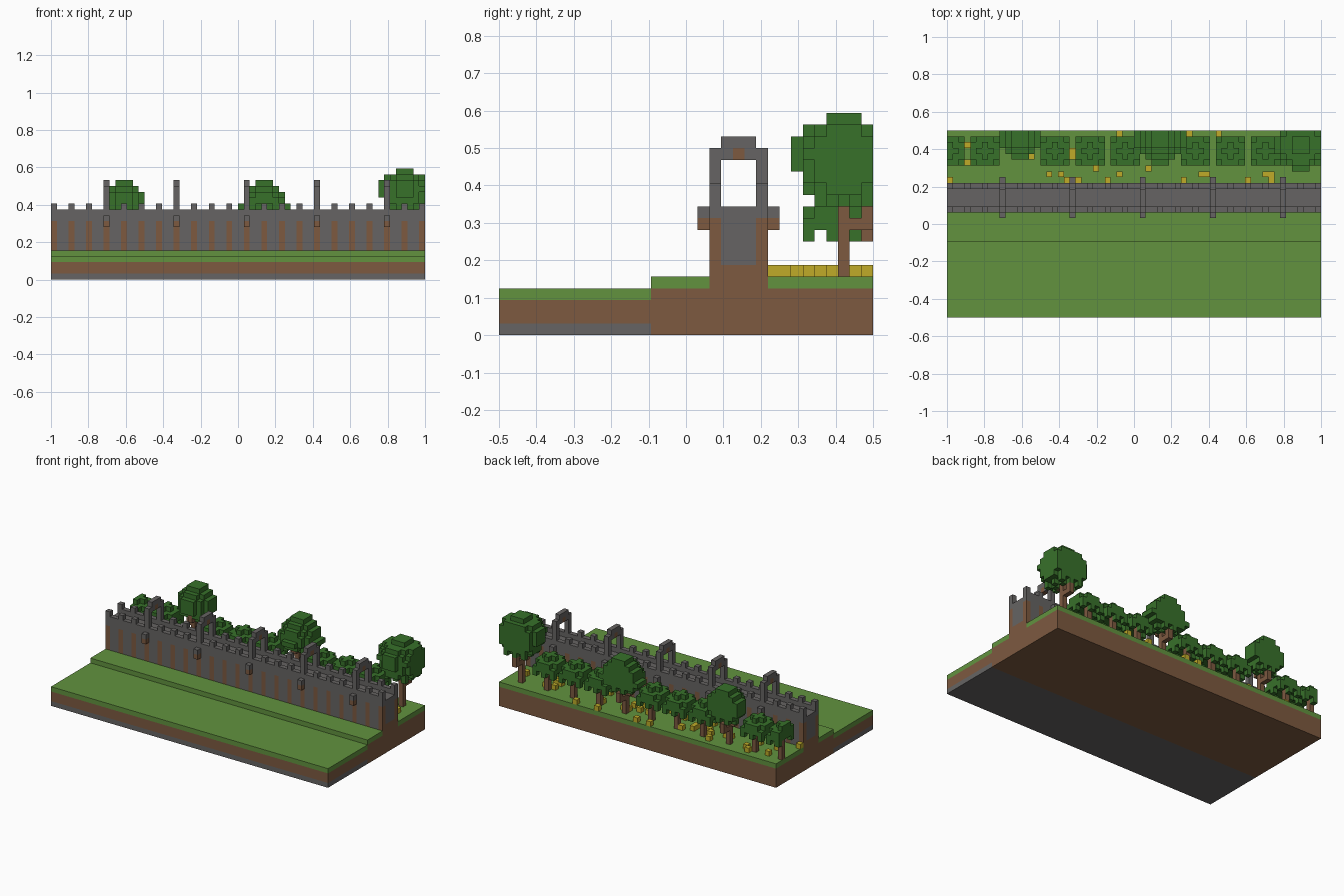
import bpy, bmesh, random
from mathutils import Vector

if "Cube" in bpy.data.objects:
    bpy.data.objects.remove(bpy.data.objects["Cube"])

U = 1 / 32  # size of one block
random.seed(4)


def material(name, rgb):
    m = bpy.data.materials.new(name)
    m.use_nodes = True
    col = [(c / 255) ** 2.2 for c in rgb] + [1]
    m.diffuse_color = col
    m.node_tree.nodes["Principled BSDF"].inputs["Base Color"].default_value = col
    return m


MATS = [material("grass_green", (98, 145, 65)), material("leaf_green", (58, 112, 46)),
        material("earth_brown", (124, 90, 66)), material("stone_grey", (102, 100, 99)),
        material("flower_yellow", (190, 170, 45))]
GRASS, LEAF, BROWN, STONE, YELLOW = range(5)


def finish(name, bm):
    me = bpy.data.meshes.new(name)
    bm.to_mesh(me)
    bm.free()
    for m in MATS:
        me.materials.append(m)
    ob = bpy.data.objects.new(name, me)
    bpy.context.collection.objects.link(ob)
    return ob


def slab(name, y0, y1, z0, z1, mat):
    """One full-width ground layer, in block units."""
    bm = bmesh.new()
    bmesh.ops.create_cube(bm, size=1)
    for v in bm.verts:
        v.co = ((v.co.x * 64) * U, ((y0 + y1) / 2 - 16 + v.co.y * (y1 - y0)) * U,
                ((z0 + z1) / 2 + v.co.z * (z1 - z0)) * U)
    for f in bm.faces:
        f.material_index = mat
    finish(name, bm)


def fill(cells, xs, ys, zs, mat):
    for x in xs:
        for y in ys:
            for z in zs:
                cells[x, y, z] = mat


def blocks(name, cells):
    """Turn coloured cells into a mesh with only the outer faces."""
    bm = bmesh.new()
    verts = {}

    def vert(p):
        key = tuple(round(c) for c in p)
        if key not in verts:
            verts[key] = bm.verts.new(((key[0] - 32) * U, (key[1] - 16) * U, key[2] * U))
        return verts[key]

    for cell, mat in cells.items():
        for axis in range(3):
            for side in (0, 1):
                n = list(cell)
                n[axis] += 2 * side - 1
                if tuple(n) in cells:
                    continue
                a, b = Vector((0, 0, 0)), Vector((0, 0, 0))
                a[(axis + 1) % 3] = b[(axis + 2) % 3] = 1
                o = Vector(cell)
                o[axis] += side
                quad = [o, o + a, o + a + b, o + b]
                f = bm.faces.new([vert(p) for p in (quad if side else quad[::-1])])
                f.material_index = mat
    return finish(name, bm)


# Ground: lower terrace in front, raised terrace behind
slab("front_bedrock", 0, 13, 0, 1, STONE)
slab("front_earth", 0, 13, 1, 3, BROWN)
slab("front_grass", 0, 13, 3, 4, GRASS)
slab("back_earth", 13, 32, 0, 4, BROWN)
slab("path_grass", 13, 18, 4, 5, GRASS)
slab("garden_grass", 23, 32, 4, 5, GRASS)

# Wall with timber posts, walkway, parapets and merlons
wall = {}
fill(wall, range(64), range(18, 23), range(4, 6), BROWN)
fill(wall, range(64), range(19, 22), range(6, 11), STONE)
for y in (18, 22):
    fill(wall, range(64), [y], range(5, 12), STONE)
    fill(wall, range(0, 64, 3), [y], range(5, 10), BROWN)
    fill(wall, range(0, 64, 3), [y], [12], STONE)
blocks("wall", wall)

# Arches over the walkway, with lantern and outer brackets
for i, x in enumerate(range(9, 64, 12)):
    arch = {}
    for y, outer in ((18, 17), (22, 23)):
        fill(arch, [x], [y], range(12, 16), STONE)
        fill(arch, [x], [outer], [9], BROWN)
        fill(arch, [x], [outer], [10], STONE)
    fill(arch, [x], range(19, 22), (15, 16), STONE)
    fill(arch, [x], [20], [15], BROWN)
    blocks(f"arch_{i + 1}", arch)


def disc(cells, cx, cy, z, r2, keep=lambda dx, dy: True):
    for dx in range(-5, 6):
        for dy in range(-5, 6):
            x, y = cx + dx, cy + dy
            if dx * dx + dy * dy <= r2 and 0 <= x < 64 and y < 32 and keep(dx, dy):
                cells[x, y, z] = LEAF


# Small trees: square crown with a ragged underside
for cx in (0, 6, 18, 24, 30, 42, 48, 54):
    tree = {}
    disc(tree, cx, 28, 8, 8, lambda dx, dy: max(abs(dx), abs(dy)) == 2 and (dx + dy) % 2 == 0)
    disc(tree, cx, 28, 9, 8)
    disc(tree, cx, 28, 10, 5)
    disc(tree, cx, 28, 11, 2, lambda dx, dy: dx * dy == 0)
    fill(tree, [cx], [29], range(5, 9), BROWN)
    blocks("small_tree", tree)


# Big trees: round crown given by squared layer radii from the bottom up
def big_tree(cx, cy, bottom, radii):
    tree = {}
    for i, r2 in enumerate(radii):
        ragged = (lambda dx, dy: (dx + dy) % 2 == 0) if i == 0 else (lambda dx, dy: True)
        disc(tree, cx, cy, bottom + i, r2, ragged)
    fill(tree, [cx], [29], range(5, bottom + 1), BROWN)
    fill(tree, [cx], [28], (bottom, bottom + 1), BROWN)
    fill(tree, [cx], [30, 31], [bottom - 2], BROWN)
    fill(tree, [cx], [31], [bottom - 1], BROWN)
    fill(tree, [cx - 1], [29], (bottom - 1, bottom), BROWN)
    blocks("big_tree", tree)


big_tree(12, 30, 10, (5, 8, 10, 10, 10, 5, 2))
big_tree(36, 30, 10, (8, 10, 17, 13, 10, 5, 2))
big_tree(60, 29, 11, (8, 10, 13, 17, 18, 17, 10, 2))

# Flowers: visible ones placed, the rest scattered under the trees
spots = {(0, 23), (3, 26), (17, 24), (19, 24), (20, 23), (21, 27), (22, 23), (25, 25),
         (27, 23), (29, 24), (34, 25), (36, 26), (40, 23), (43, 24), (44, 24), (51, 23),
         (54, 24), (55, 24), (55, 23), (29, 31), (32, 31), (41, 31), (46, 31)}
for _ in range(22):
    spots.add((random.randrange(2, 62), random.randrange(26, 31)))
flowers = {(x, y, 5): YELLOW for x, y in spots}
blocks("flowers", flowers)
